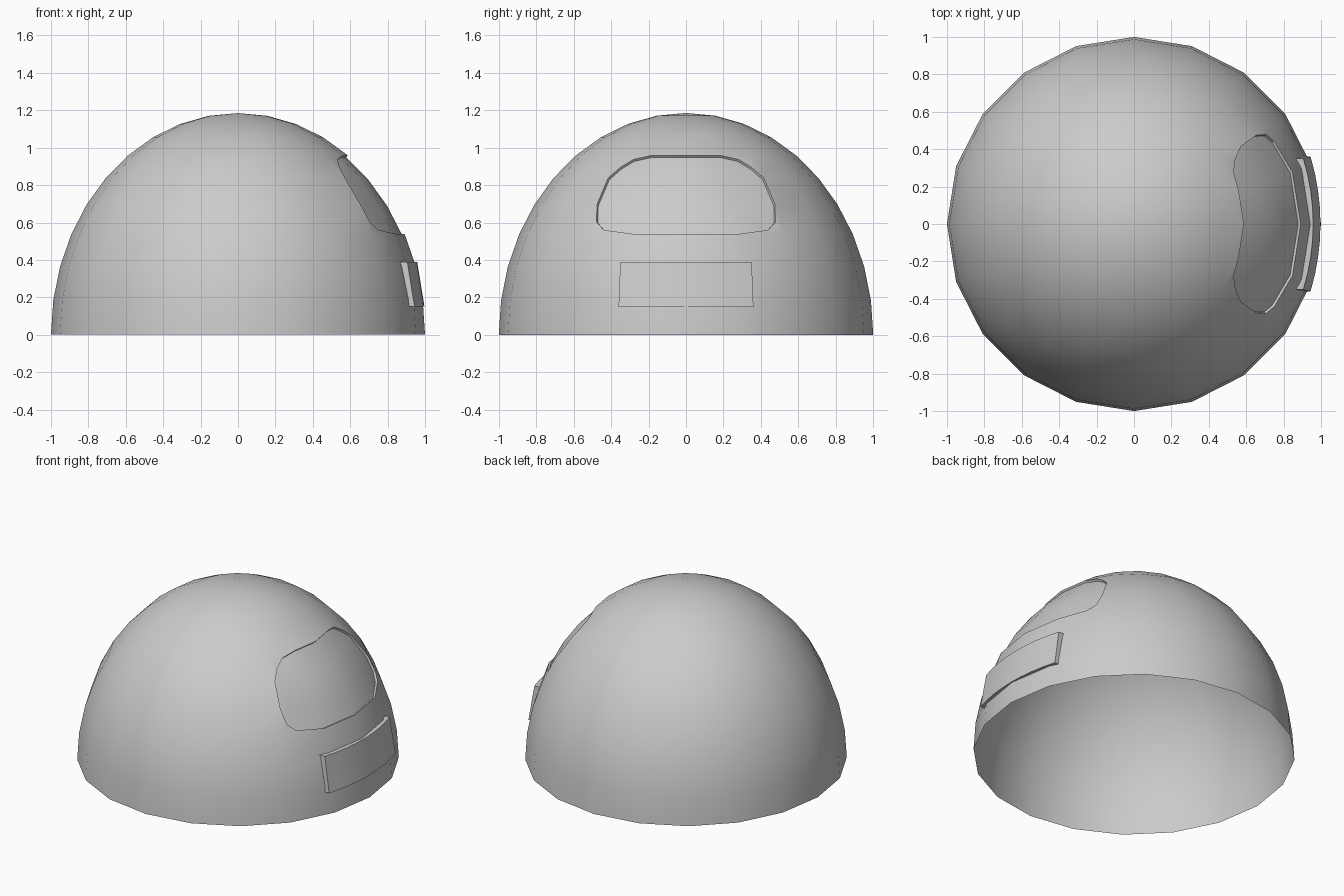
import bpy, bmesh, math

if "Cube" in bpy.data.objects:
    bpy.data.objects.remove(bpy.data.objects["Cube"])

H, N, R = 1.185, 20, 10


def finish(bm, name):
    bmesh.ops.recalc_face_normals(bm, faces=bm.faces[:])
    me = bpy.data.meshes.new(name)
    bm.to_mesh(me)
    bm.free()
    ob = bpy.data.objects.new(name, me)
    bpy.context.collection.objects.link(ob)
    bpy.ops.object.select_all(action='DESELECT')
    bpy.context.view_layer.objects.active = ob
    ob.select_set(True)
    bpy.ops.object.shade_smooth_by_angle(angle=math.radians(30))
    return ob


# Open dome shell: 20 sides, 10 rings
bm = bmesh.new()
rings = []
for k in range(R):
    t = math.radians(9 * k)
    rings.append([bm.verts.new((math.cos(t) * math.cos(2 * math.pi * s / N),
                                math.cos(t) * math.sin(2 * math.pi * s / N),
                                H * math.sin(t))) for s in range(N)])
top = bm.verts.new((0, 0, H))


def on_plane(quad, y, z):
    # point of the quad's plane at the given y, z
    a, b, c = (v.co for v in quad[:3])
    n = (b - a).cross(c - a)
    return bm.verts.new((a.x - (n.y * (y - a.y) + n.z * (z - a.z)) / n.x, y, z))


# Faces, with rounded window corners cut into four of the quads
window = []
for k in range(R - 1):
    for s in range(-2, N - 2):
        q = [rings[k][s % N], rings[k][(s + 1) % N],
             rings[k + 1][(s + 1) % N], rings[k + 1][s % N]]
        side = {1: 1, -2: -1}.get(s)
        if side == -1:
            q = [q[1], q[0], q[3], q[2]]
        a, b, c, d = q
        if side and k == 3:
            p1, p2 = on_plane(q, side * .44, .56), on_plane(q, side * .478, .603)
            inner, outer = [a, p1, p2, c, d], [a, b, c, p2, p1]
        elif side and k == 5:
            p1, p2 = on_plane(q, side * .35, .895), on_plane(q, side * .28, .937)
            inner, outer = [a, b, p1, p2, d], [b, c, d, p2, p1]
        else:
            f = bm.faces.new(q if side != -1 else q[::-1])
            if 3 <= k <= 5 and -2 <= s <= 1:
                window.append(f)
            continue
        if side == -1:
            inner, outer = inner[::-1], outer[::-1]
        window.append(bm.faces.new(inner))
        bm.faces.new(outer)
for s in range(N):
    bm.faces.new((rings[-1][s], rings[-1][(s + 1) % N], top))

# Shallow window recess
bm.normal_update()
ext = bmesh.ops.extrude_face_region(bm, geom=window)["geom"]
bmesh.ops.delete(bm, geom=[f for f in window if f.is_valid], context='FACES')
moved = [v for v in ext if isinstance(v, bmesh.types.BMVert)]
for v in moved:
    t = math.asin(min(1, v.co.z / H))
    flat = math.hypot(v.co.x, v.co.y)
    nx, ny, nz = v.co.x / flat * math.cos(t) * H, v.co.y / flat * math.cos(t) * H, math.sin(t)
    length = math.sqrt(nx * nx + ny * ny + nz * nz)
    for i, n in enumerate((nx, ny, nz)):
        v.co[i] -= .014 * n / length
finish(bm, "dome_shell")

# Curved plate below the window
bm = bmesh.new()
cols = []
for i in range(-4, 5):
    y = .36 * i / 4
    sag = 1.25 - math.sqrt(1.25 ** 2 - y * y)
    cols.append([bm.verts.new(p) for p in (
        (.997 - sag, y, .15), (.958 - sag, y * .975, .39),
        (.90 - sag, y * .975, .39), (.93 - sag, y, .15))])
for a, b in zip(cols, cols[1:]):
    for j in range(4):
        bm.faces.new((a[j], b[j], b[(j + 1) % 4], a[(j + 1) % 4]))
bm.faces.new(cols[0])
bm.faces.new(cols[-1][::-1])
finish(bm, "name_plate")
